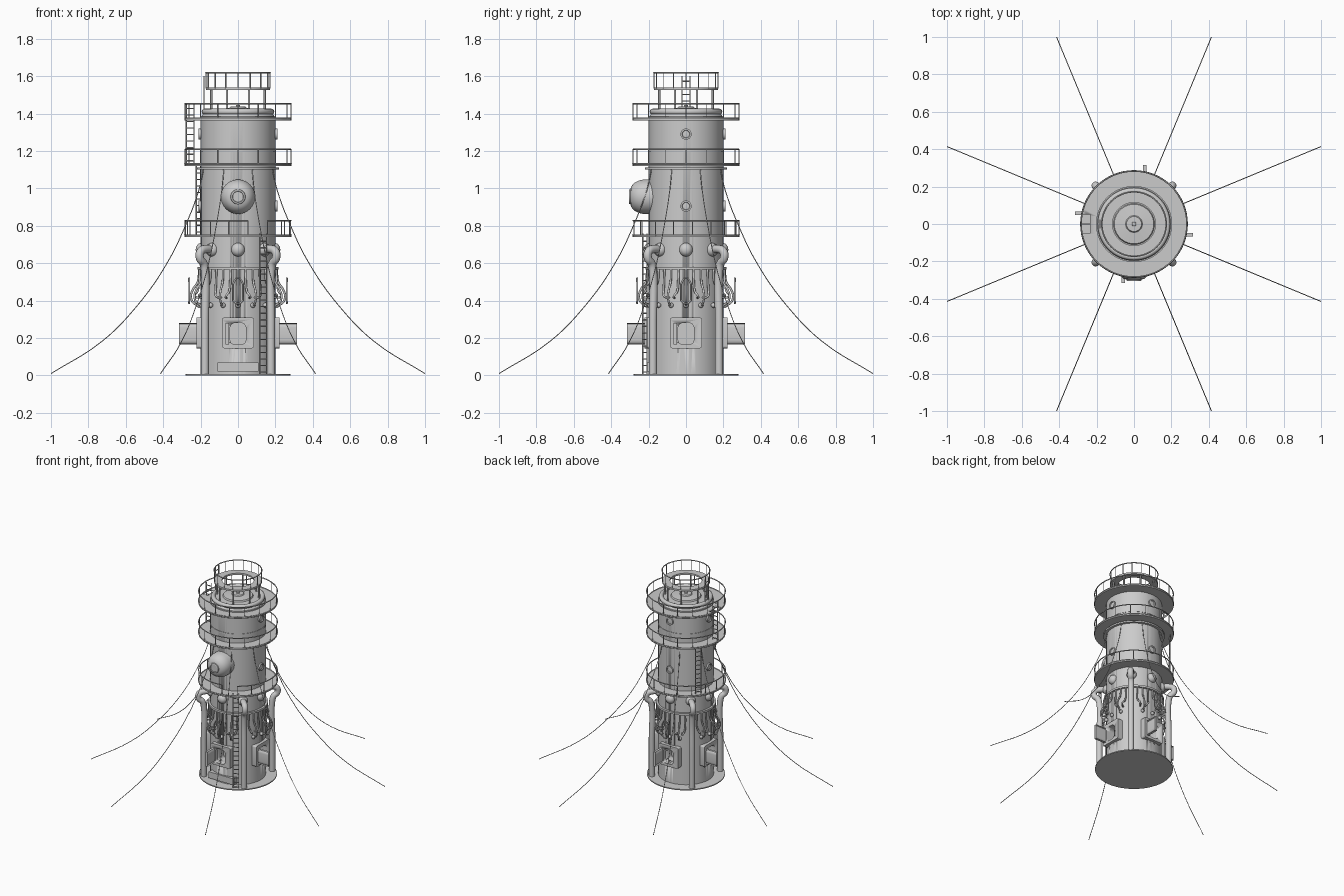
import bpy, bmesh
from math import sin, cos, pi, radians
from mathutils import Matrix

if "Cube" in bpy.data.objects:
    bpy.data.objects.remove(bpy.data.objects["Cube"])

QUARTERS = [radians(a) for a in (-90, 0, 90, 180)]


def finish(bm, name, az=0, smooth=True):
    bmesh.ops.recalc_face_normals(bm, faces=bm.faces)
    me = bpy.data.meshes.new(name)
    bm.to_mesh(me)
    bm.free()
    o = bpy.data.objects.new(name, me)
    bpy.context.collection.objects.link(o)
    me.transform(Matrix.Rotation(az, 4, 'Z'))
    if smooth:
        bpy.ops.object.select_all(action='DESELECT')
        o.select_set(True)
        bpy.context.view_layer.objects.active = o
        bpy.ops.object.shade_smooth_by_angle(angle=radians(35))
    return o


def lathe(name, prof, n=64, closed=False, side=None):
    """Revolve (r, z) points; side=(azimuth, radius, z) points the axis outward."""
    bm = bmesh.new()
    vs = [bm.verts.new((r, 0, z)) for r, z in prof]
    es = [bm.edges.new(p) for p in zip(vs, vs[1:])]
    if closed:
        es.append(bm.edges.new((vs[-1], vs[0])))
    bmesh.ops.spin(bm, geom=vs + es, axis=(0, 0, 1), cent=(0, 0, 0),
                   angle=2 * pi, steps=n, use_duplicate=False)
    bmesh.ops.remove_doubles(bm, verts=bm.verts, dist=1e-5)
    az = 0
    if side:
        az, r, z = side
        bm.transform(Matrix.Translation((r, 0, z)) @ Matrix.Rotation(pi / 2, 4, 'Y'))
    return finish(bm, name, az)


def ring(name, r0, r1, z0, z1):
    return lathe(name, [(r0, z0), (r1, z0), (r1, z1), (r0, z1)], closed=True)


def block(name, lo, hi, az=0, bevel=0.0):
    """Box in (radial, tangent, up) space, corners rounded around the radial axis."""
    bm = bmesh.new()
    bmesh.ops.create_cube(bm, size=1)
    for v in bm.verts:
        v.co = [l + (c + .5) * (h - l) for c, l, h in zip(v.co, lo, hi)]
    if bevel:
        es = [e for e in bm.edges if abs(e.verts[0].co.x - e.verts[1].co.x) > 1e-4]
        bmesh.ops.bevel(bm, geom=es, offset=bevel, segments=4, profile=.5, affect='EDGES')
    return finish(bm, name, az)


def tubes(name, paths, r, curved=False, cyclic=False, res=2):
    cu = bpy.data.curves.new(name, 'CURVE')
    cu.dimensions = '3D'
    cu.bevel_depth, cu.bevel_resolution, cu.resolution_u = r, res, 5
    cu.use_fill_caps = True
    for pts in paths:
        s = cu.splines.new('BEZIER' if curved else 'POLY')
        P = s.bezier_points if curved else s.points
        P.add(len(pts) - 1)
        for p, c in zip(P, pts):
            if curved:
                p.co = c
                p.handle_left_type = p.handle_right_type = 'AUTO'
            else:
                p.co = (*c, 1)
        s.use_cyclic_u = cyclic
    o = bpy.data.objects.new(name, cu)
    bpy.context.collection.objects.link(o)
    return o


def polar(r, a, z):
    return (r * cos(a), r * sin(a), z)


def cut(o, cutter):
    m = o.modifiers.new('cut', 'BOOLEAN')
    m.object, m.operation, m.solver = cutter, 'DIFFERENCE', 'EXACT'
    bpy.context.view_layer.objects.active = o
    bpy.ops.object.modifier_apply(modifier=m.name)


def railing(name, r, z, h, n=16, gap=None):
    """Posts and a top rail; gap = (start, end) in degrees left open."""
    a0, a1 = (radians(gap[1]), radians(gap[0]) + 2 * pi) if gap else (0, 2 * pi)
    arc = [polar(r, a0 + (a1 - a0) * i / 64, z + h) for i in range(65)]
    tubes(name + '_top_rail', [arc], .004)
    posts = [a0 + (a1 - a0) * i / n for i in range(n + (1 if gap else 0))]
    tubes(name + '_posts', [[polar(r, a, z), polar(r, a, z + h)] for a in posts], .003, res=1)


def ladder(name, r, az, z0, z1, radial=False, w=.021):
    az = radians(az)

    def pt(s, z):
        if radial:
            return polar(r + s * w, az, z)
        return (r * cos(az) - s * w * sin(az), r * sin(az) + s * w * cos(az), z)
    n = int((z1 - z0) / .035)
    rungs = [[pt(-1, z0 + .035 * (i + .5)), pt(1, z0 + .035 * (i + .5))] for i in range(n)]
    tubes(name, [[pt(s, z0), pt(s, z1)] for s in (-1, 1)] + rungs, .0035, res=1)


# Base flange and hollow tower body
ring('base_flange', .19, .28, 0, .008)
body = lathe('tower_body', [(0, 0), (.2, 0), (.2, 1.38), (.185, 1.4), (0, 1.4), (0, 1.36),
                            (.18, 1.36), (.18, .03), (0, .03)], 96)

# Four windows with frames and swung-open shutters
for i, a in enumerate(QUARTERS):
    frame = block(f'window_frame_{i}', (.165, -.085, .145), (.222, .085, .31), a, .012)
    hole = block('window_cutter', (.12, -.042, .165), (.3, .042, .28), a, .025)
    hole.hide_render = True
    for o in (body, frame):
        cut(o, hole)
    bpy.data.objects.remove(hole)
    block(f'window_shutter_{i}', (.215, -.066, .165), (.315, -.048, .28), a, .025)
block('front_step', (.17, -.11, .02), (.21, .11, .07), QUARTERS[0])

# Collars around the body
ring('hose_collar', .19, .216, .565, .58)
ring('cable_collar', .19, .22, 1.1, 1.112)
ring('upper_band', .19, .203, 1.195, 1.205)
ring('body_cap_rim', .18, .203, 1.372, 1.385)

# Four drain pipes with hooked tops
tubes('drain_pipes', [[polar(r, pi / 4 + k * pi / 2, z) for r, z in
      ((.25, 0), (.25, .3), (.25, .56), (.262, .6), (.287, .625), (.285, .66), (.25, .675), (.18, .67))]
      for k in range(4)], .022, True, res=4)

# Hanging hoses with end balls
long_h, short_h = [], []
for k in range(32):
    a = k * pi / 16
    if k % 2 == 0:
        long_h.append([polar(r, a, z) for r, z in
                       ((.208, .57), (.215, .5), (.24, .46), (.252, .42), (.235, .385), (.2, .375))])
        lathe(f'hose_ball_{k}', [(.014 * sin(t * pi / 6), -.014 * cos(t * pi / 6)) for t in range(7)],
              10, side=(a, .208, .375))
    else:
        d = .06 if k % 4 == 1 else -.06
        short_h.append([polar(r, a + e * d, z) for r, e, z in
                        ((.208, 0, .57), (.212, 0, .5), (.222, .3, .45), (.24, 1.2, .425), (.2, 2, .415))])
tubes('long_hoses', long_h, .006, True)
tubes('short_hoses', short_h, .006, True)
# Outer loop frames beside the hoses
tubes('hose_loops', [[polar(.262, a + s, z) for s, z in
      ((-.1, .4), (-.1, .49), (-.04, .52), (.04, .52), (.1, .49), (.1, .4), (.04, .385), (-.04, .385))]
      for a in QUARTERS], .005, cyclic=True)

# Dome lamps around the body
for k in range(8):
    lathe(f'dome_lamp_{k}', [(.036, -.01), (.036, .005), (.031, .018), (.018, .028), (0, .032)],
          24, side=(k * pi / 4, .195, .672))

# Small portholes on three sides at two heights
for z in (.905, 1.29):
    for i, a in enumerate(QUARTERS[1:]):
        lathe(f'porthole_{z}_{i}', [(.03, -.02), (.03, .01), (.021, .01), (.019, .004), (0, .006)],
              24, side=(a, .2, z))

# Large front observation pod
lathe('observation_pod', [(.092, -.06), (.092, .03), (.087, .055), (.074, .08), (.055, .096),
                          (.04, .1), (.038, .107), (.03, .109), (.028, .103), (0, .103)],
      48, side=(QUARTERS[0], .197, .955))

# Three walkways, railings and openings
for i, z in enumerate((.745, 1.125, 1.37)):
    deck = ring(f'walkway_{i}', .19, .285, z - .006, z + .006)
    if i == 2:
        hatch = block('hatch_cutter', (.235, -.05, 1.2), (.278, .05, 1.5), pi)
        hatch.hide_render = True
        cut(deck, hatch)
        bpy.data.objects.remove(hatch)
    railing(f'walkway_railing_{i}', .283, z, .083, gap=(-79, -56) if i == 0 else None)
    tubes(f'toe_rail_{i}', [[polar(.284, t * pi / 32, z + .006) for t in range(64)]], .004, cyclic=True, res=1)

# Ladders
ladder('lower_ladder', .258, -58.5, 0, .76)
ladder('middle_ladder', .257, 145, .75, 1.13)
ladder('upper_ladder', .256, 180, 1.13, 1.45, radial=True)
ladder('top_ladder', .182, 180, 1.38, 1.6)

# Roof roll, cap and crowning gallery
lathe('roof_roll', [(.178 + .016 * cos(t * pi / 6), 1.41 + .016 * sin(t * pi / 6)) for t in range(12)],
      closed=True)
lathe('roof_cap', [(0, 1.39), (.175, 1.39), (.175, 1.412), (.11, 1.415), (.105, 1.425),
                   (.045, 1.43), (.04, 1.437), (.012, 1.438), (.01, 1.445), (0, 1.445)])
ring('gallery_ring', .115, .172, 1.527, 1.54)
tubes('gallery_posts', [[polar(.155, pi / 8 + k * pi / 4, 1.405), polar(.155, pi / 8 + k * pi / 4, 1.53)]
                        for k in range(8)], .006)
railing('gallery_railing', .172, 1.535, .083)

# Eight sagging guy cables
sag = ((.2, 1.1), (.227, .99), (.3, .81), (.417, .59), (.595, .36), (.79, .18), (1.082, .01))
tubes('guy_cables', [[polar(r, pi / 8 + k * pi / 4, z) for r, z in sag] for k in range(8)], .0025, True, res=1)
